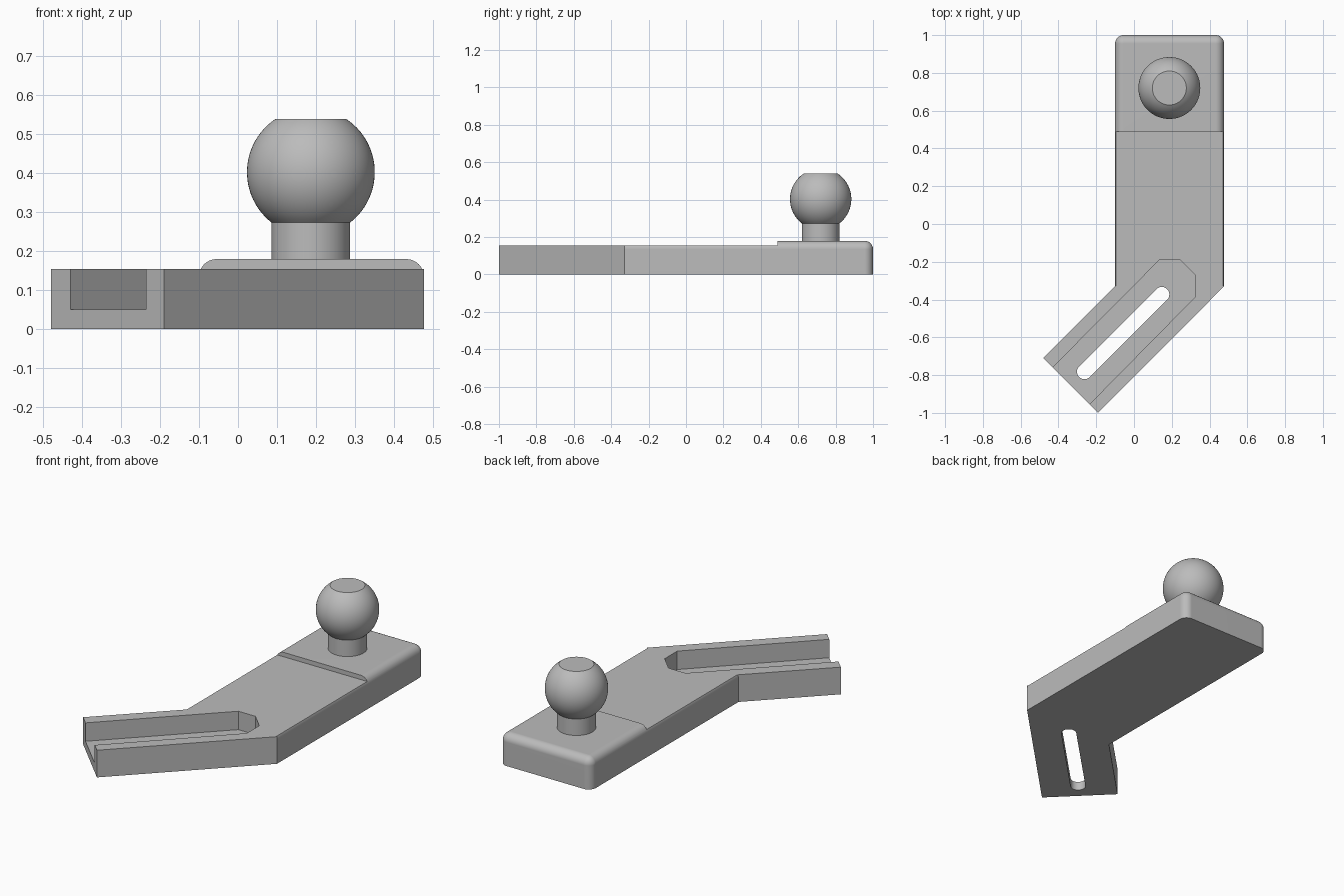
import bpy, bmesh, math
from mathutils import Vector

cube = bpy.data.objects.get("Cube")
if cube:
    bpy.data.objects.remove(cube, do_unlink=True)

grey = bpy.data.materials.new("plain grey")
grey.use_nodes = True
colour = (0.5, 0.5, 0.5, 1)
grey.diffuse_color = colour
grey.node_tree.nodes["Principled BSDF"].inputs["Base Color"].default_value = colour


def add_object(name, bm):
    bmesh.ops.recalc_face_normals(bm, faces=bm.faces)
    mesh = bpy.data.meshes.new(name)
    bm.to_mesh(mesh)
    bm.free()
    mesh.materials.append(grey)
    obj = bpy.data.objects.new(name, mesh)
    bpy.context.collection.objects.link(obj)
    return obj


def prism_bmesh(outline, z0, z1):
    bm = bmesh.new()
    face = bm.faces.new([bm.verts.new((x, y, z0)) for x, y in outline])
    extruded = bmesh.ops.extrude_face_region(bm, geom=[face])["geom"]
    top = [v for v in extruded if isinstance(v, bmesh.types.BMVert)]
    bmesh.ops.translate(bm, verts=top, vec=(0, 0, z1 - z0))
    return bm


def prism(name, outline, z0, z1):
    return add_object(name, prism_bmesh(outline, z0, z1))


def activate(obj):
    bpy.ops.object.select_all(action='DESELECT')
    obj.select_set(True)
    bpy.context.view_layer.objects.active = obj


def combine(target, tool, operation):
    activate(target)
    mod = target.modifiers.new("combine", 'BOOLEAN')
    mod.operation, mod.object, mod.solver = operation, tool, 'EXACT'
    bpy.ops.object.modifier_apply(modifier=mod.name)
    bpy.data.objects.remove(tool, do_unlink=True)


def smooth(obj):
    activate(obj)
    bpy.ops.object.shade_smooth_by_angle(angle=math.radians(30))


LEFT, RIGHT, BEND, BACK = -0.1, 0.477, -0.33, 1.0
DECK, PAD = 0.155, 0.18

# Straight block with rounded back corners and upper rim
bm = prism_bmesh([(LEFT, BEND), (RIGHT, BEND), (RIGHT, BACK), (LEFT, BACK)], 0, PAD)
rim = []
for e in bm.edges:
    a, b = (v.co for v in e.verts)
    mid = (a + b) / 2
    upright = abs(a.z - b.z) > 0.01
    if (upright and mid.y > 0.9) or (not upright and mid.z > DECK and mid.y > BEND + 0.1):
        rim.append(e)
bmesh.ops.bevel(bm, geom=rim, offset=0.045, segments=8, profile=0.5, affect='EDGES')
plate = add_object("bracket_plate", bm)

# Lower deck in front of the raised pad
combine(plate, prism("deck_cutter", [(-1, -1), (1, -1), (1, 0.49), (-1, 0.49)],
                     DECK, 0.4), 'DIFFERENCE')

# Angled arm
arm = prism("arm", [(LEFT, BEND), (-0.48, -0.71), (-0.19, -1), (RIGHT, BEND),
                    (0.4, -0.28), (-0.03, -0.28)], 0, DECK)
combine(plate, arm, 'UNION')

# Open-ended nut channel with a faceted inner end
channel = prism("channel_cutter", [(-0.53, -0.86), (-0.335, -1.055), (0.325, -0.385),
                                   (0.325, -0.272), (0.243, -0.19), (0.135, -0.19)],
                0.05, 0.3)
combine(plate, channel, 'DIFFERENCE')

# Round-ended bolt slot along the arm
outline = []
for centre, start in ((Vector((0.147, -0.373)), -45), (Vector((-0.262, -0.782)), 135)):
    for i in range(17):
        a = math.radians(start + 180 * i / 16)
        outline.append(centre + 0.04 * Vector((math.cos(a), math.sin(a))))
combine(plate, prism("slot_cutter", outline, -0.1, 0.2), 'DIFFERENCE')

# Merge coplanar pieces and shade
bm = bmesh.new()
bm.from_mesh(plate.data)
bmesh.ops.remove_doubles(bm, verts=bm.verts, dist=0.0001)
bmesh.ops.dissolve_limit(bm, angle_limit=math.radians(0.2), verts=bm.verts, edges=bm.edges)
bm.to_mesh(plate.data)
bm.free()
smooth(plate)
plate.modifiers.new("even shading", 'WEIGHTED_NORMAL').keep_sharp = True

# Ball stud: neck and flat-topped ball as one turned profile
R, NECK, FLAT, CZ = 0.164, 0.101, 0.09, 0.403
low, high = -math.acos(NECK / R), math.acos(FLAT / R)
profile = [(0, PAD - 0.02), (NECK, PAD - 0.02)]
for i in range(25):
    a = low + (high - low) * i / 24
    profile.append((R * math.cos(a), CZ + R * math.sin(a)))
profile.append((0, profile[-1][1]))
bm = bmesh.new()
verts = [bm.verts.new((r, 0, z)) for r, z in profile]
edges = [bm.edges.new(pair) for pair in zip(verts, verts[1:])]
bmesh.ops.spin(bm, geom=verts + edges, cent=(0, 0, 0), axis=(0, 0, 1),
               angle=math.tau, steps=64, use_merge=True)
bmesh.ops.remove_doubles(bm, verts=bm.verts, dist=0.0001)
ball = add_object("ball_stud", bm)
ball.location = (0.187, 0.72, 0)
smooth(ball)
